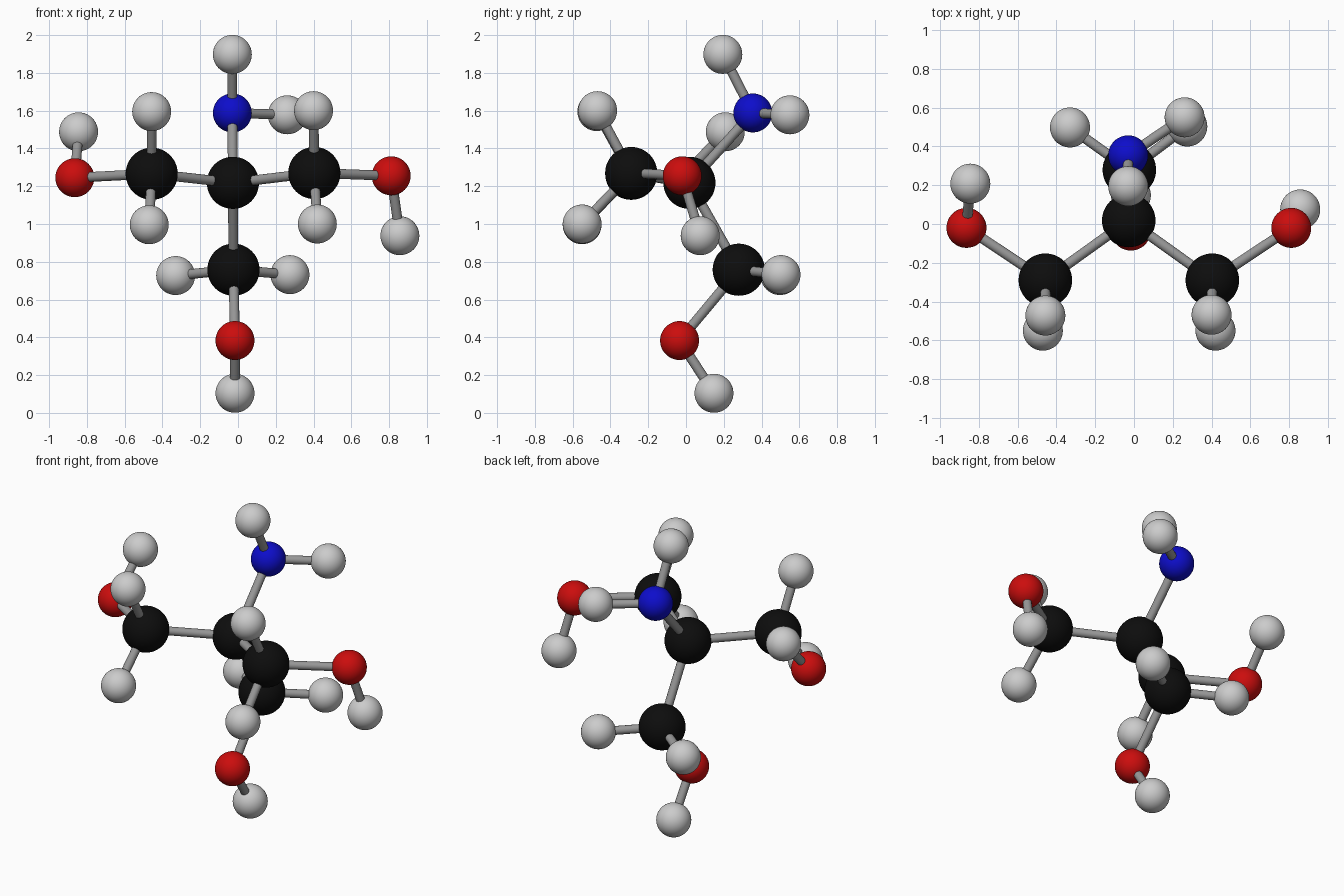
import bpy
from mathutils import Vector

cube = bpy.data.objects.get("Cube")
if cube:
    bpy.data.objects.remove(cube, do_unlink=True)


def material(name, rgb):
    m = bpy.data.materials.new(name)
    m.use_nodes = True
    m.diffuse_color = (*rgb, 1)
    m.node_tree.nodes["Principled BSDF"].inputs["Base Color"].default_value = (*rgb, 1)
    return m


# Radius and colour of each kind of ball
KINDS = {
    "carbon": (0.138, material("black", (0.004, 0.004, 0.004))),
    "oxygen": (0.103, material("red", (0.6, 0.004, 0.004))),
    "nitrogen": (0.103, material("blue", (0.004, 0.004, 0.6))),
    "hydrogen": (0.103, material("light grey", (0.6, 0.6, 0.6))),
}
STICK = material("stick grey", (0.31, 0.31, 0.31))
STICK_RADIUS = 0.026


def finish(name, mat):
    ob = bpy.context.object
    ob.name = name
    ob.data.materials.append(mat)
    bpy.ops.object.shade_smooth_by_angle()


def atom(kind, label, pos, parent=None):
    """Ball at pos, joined by a stick to its parent ball."""
    pos = Vector(pos)
    radius, mat = KINDS[kind]
    bpy.ops.mesh.primitive_uv_sphere_add(segments=48, ring_count=24, radius=radius, location=pos)
    finish(f"{label}_{kind}", mat)
    if parent is not None:
        d = pos - parent
        bpy.ops.mesh.primitive_cylinder_add(
            vertices=24, radius=STICK_RADIUS, depth=d.length, location=(pos + parent) / 2,
            rotation=d.to_track_quat("Z", "Y").to_euler())
        finish(f"{label}_{kind}_stick", STICK)
    return pos


# Centre
core = atom("carbon", "centre", (-0.027, 0.018, 1.218))

# Top branch
n = atom("nitrogen", "top", (-0.03, 0.354, 1.588), core)
atom("hydrogen", "top_upper", (-0.03, 0.195, 1.898), n)
atom("hydrogen", "top_side", (0.261, 0.55, 1.578), n)

# Three arms: carbon, its two hydrogens, oxygen, end hydrogen
ARMS = {
    "right": ((-0.457, -0.29, 1.266), (-0.457, -0.472, 1.595), (-0.47, -0.55, 0.996),
              (-0.864, -0.02, 1.245), (-0.844, 0.208, 1.488)),
    "left": ((0.404, -0.29, 1.27), (0.4, -0.468, 1.6), (0.42, -0.55, 1.0),
             (0.811, -0.02, 1.255), (0.857, 0.075, 0.938)),
    "bottom": ((-0.024, 0.279, 0.758), (-0.33, 0.498, 0.727), (0.275, 0.503, 0.732),
               (-0.016, -0.034, 0.383), (-0.016, 0.148, 0.104)),
}
for arm, (c, h1, h2, o, h3) in ARMS.items():
    c = atom("carbon", arm, c, core)
    atom("hydrogen", arm + "_first", h1, c)
    atom("hydrogen", arm + "_second", h2, c)
    o = atom("oxygen", arm, o, c)
    atom("hydrogen", arm + "_end", h3, o)
